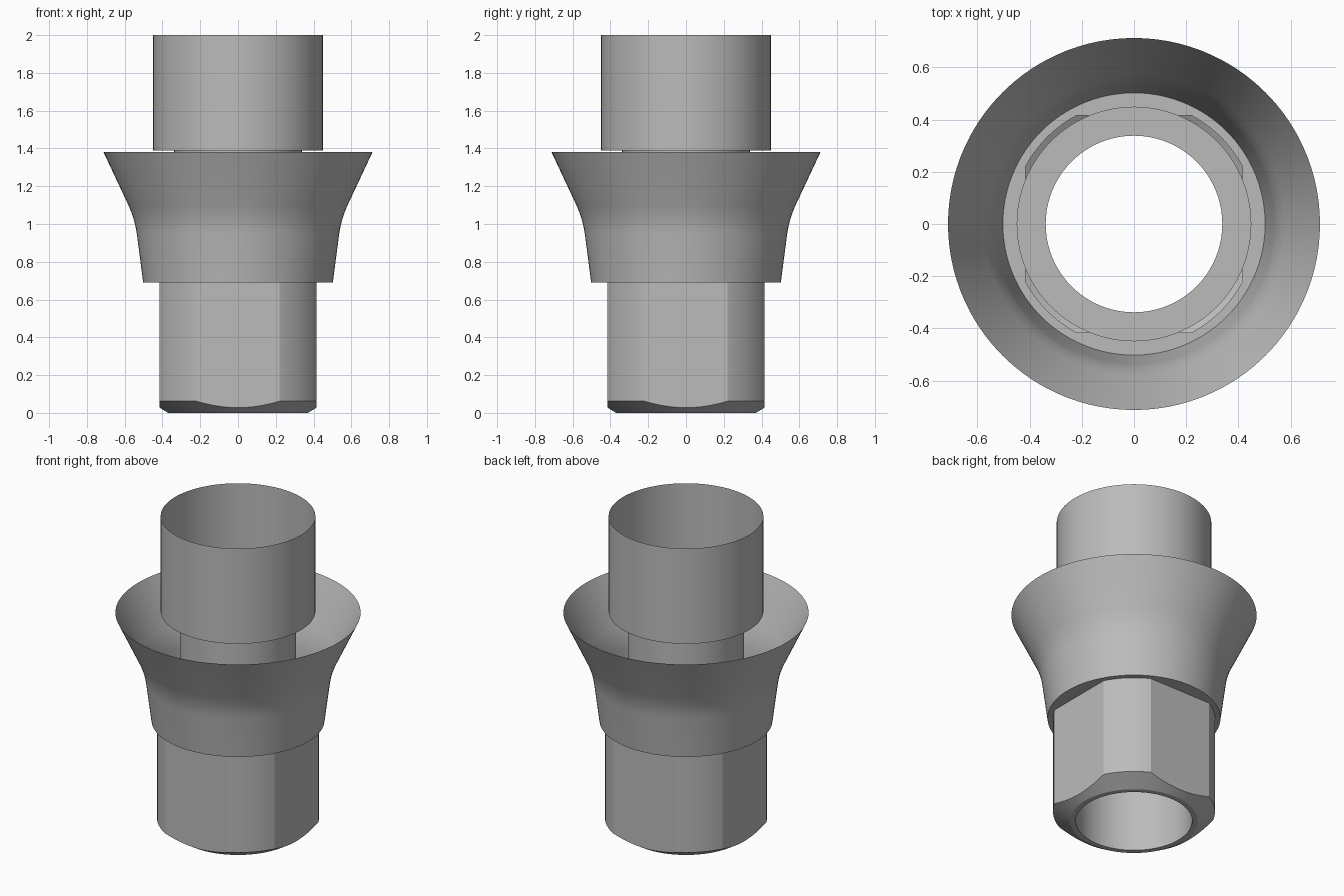
import bpy, bmesh
from math import pi, cos, sin, acos, radians

cube = bpy.data.objects.get("Cube")
if cube:
    bpy.data.objects.remove(cube, do_unlink=True)

metal = bpy.data.materials.new("satin_grey")
metal.use_nodes = True
grey = (0.5, 0.5, 0.5, 1)
metal.diffuse_color = grey
metal.node_tree.nodes["Principled BSDF"].inputs["Base Color"].default_value = grey

BORE, POST, FLAT, CORNER = 0.338, 0.449, 0.415, 0.47
FOOT, CHAMFER = 0.37, 0.062
LEDGE_Z, SEAT_Z, TOP_Z = 0.69, 1.39, 2.0

# Angles shared by all parts, with exact stops where the flats meet the corners
half = acos(FLAT / CORNER)
angles = []
for quarter in range(4):
    start = quarter * pi / 2 - half
    angles += [start + 2 * half * i / 16 for i in range(16)]
    angles += [start + 2 * half + (pi / 2 - 2 * half) * i / 12 for i in range(12)]


def outline(a):
    """Radius of the square base with rounded corners."""
    return min(CORNER, FLAT / max(abs(cos(a)), abs(sin(a))))


def chamfer_z(r):
    return CHAMFER * (r - FOOT) / (CORNER - FOOT)


def loft(name, profile):
    """Sweep a profile, a function of the angle giving (radius, height) points."""
    bm = bmesh.new()
    columns = [[bm.verts.new((r * cos(a), r * sin(a), z)) for r, z in profile(a)]
               for a in angles]
    for i, near in enumerate(columns):
        far = columns[(i + 1) % len(columns)]
        for j in range(len(near) - 1):
            bm.faces.new((near[j], far[j], far[j + 1], near[j + 1]))
    mesh = bpy.data.meshes.new(name)
    bm.to_mesh(mesh)
    bm.free()
    mesh.materials.append(metal)
    obj = bpy.data.objects.new(name, mesh)
    bpy.context.collection.objects.link(obj)
    bpy.ops.object.select_all(action="DESELECT")
    obj.select_set(True)
    bpy.context.view_layer.objects.active = obj
    bpy.ops.object.shade_smooth_by_angle(angle=radians(20))
    return obj


# Square base: foot ring, conical chamfer, walls and the ledge under the collar
def base_profile(a):
    r = outline(a)
    return [(BORE, 0), (FOOT, 0), (r, chamfer_z(r)), (r, LEDGE_Z), (0.502, LEDGE_Z)]


loft("square_base", base_profile)

# Flared collar, with a soft bend between the two cones
low, bend, high = (0.536, 0.95), (0.546, 1.02), (0.578, 1.095)
curve = [tuple((1 - t) ** 2 * p + 2 * t * (1 - t) * q + t * t * s
               for p, q, s in zip(low, bend, high))
         for t in (i / 8 for i in range(9))]
collar = [(0.502, LEDGE_Z)] + curve + [(0.712, 1.38)]
loft("flared_collar", lambda a: collar)

# Inner bore tube, seat ring and upper post
loft("bore_tube", lambda a: [(BORE, 0), (BORE, SEAT_Z)])
loft("seat_ring", lambda a: [(BORE, SEAT_Z), (POST, SEAT_Z)])
loft("upper_post", lambda a: [(POST, SEAT_Z), (POST, TOP_Z)])
